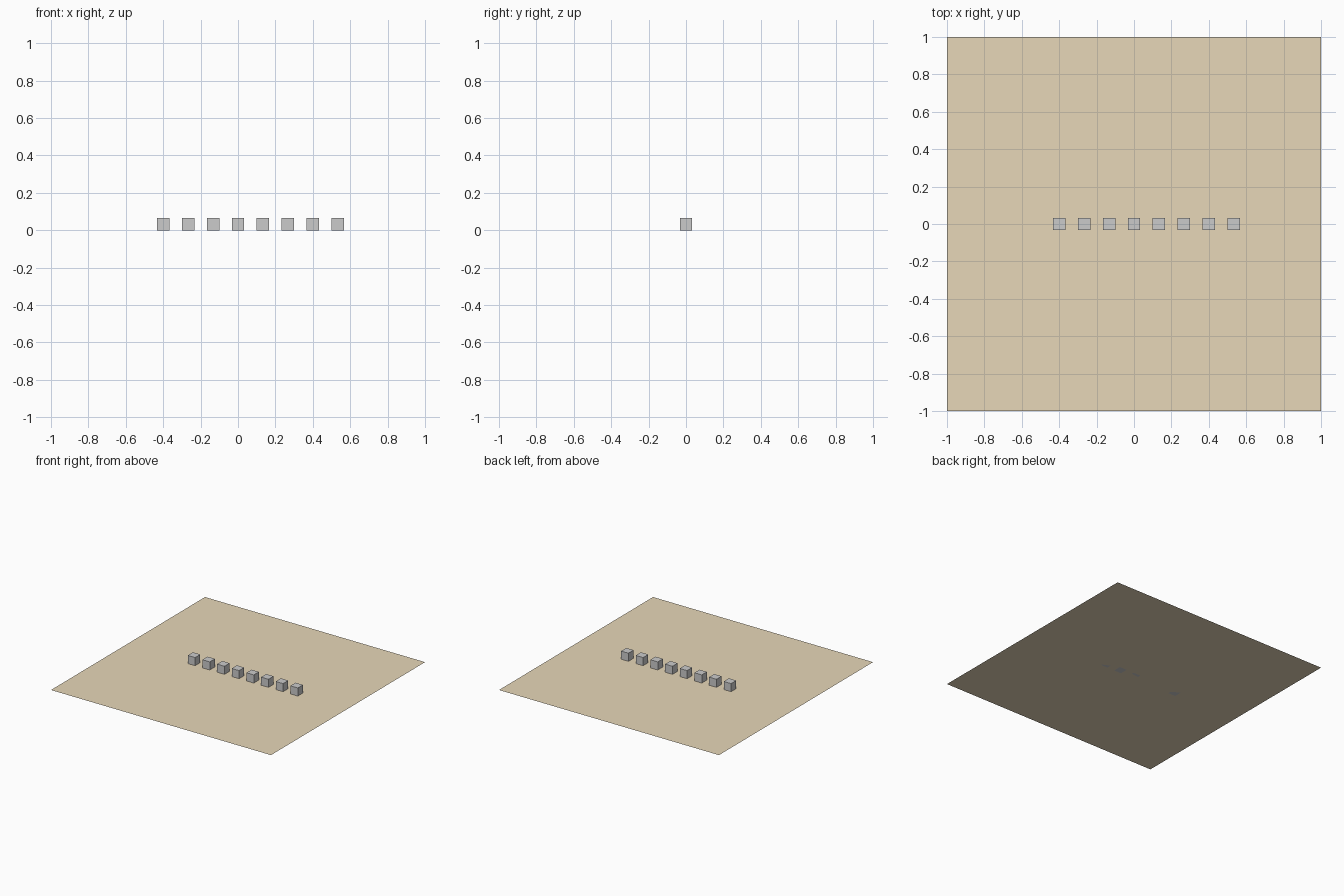
import bpy

if "Cube" in bpy.data.objects:
    bpy.data.objects.remove(bpy.data.objects["Cube"])

UNIT = 1 / 15  # edge length of one cube

# Flat square ground sheet
bpy.ops.mesh.primitive_plane_add(size=2, location=(0, 0, 0))
sheet = bpy.context.object
sheet.name = "ground_sheet"
tan = bpy.data.materials.new("tan")
tan.diffuse_color = (0.8, 0.68, 0.48, 1)
tan.use_nodes = True
tan.node_tree.nodes["Principled BSDF"].inputs["Base Color"].default_value = tan.diffuse_color
sheet.data.materials.append(tan)

# Row of eight evenly spaced cubes resting on the sheet
for i in range(8):
    bpy.ops.mesh.primitive_cube_add(size=UNIT, location=((2 * i - 6) * UNIT, 0, UNIT / 2))
    bpy.context.object.name = f"cube_{i + 1}"
